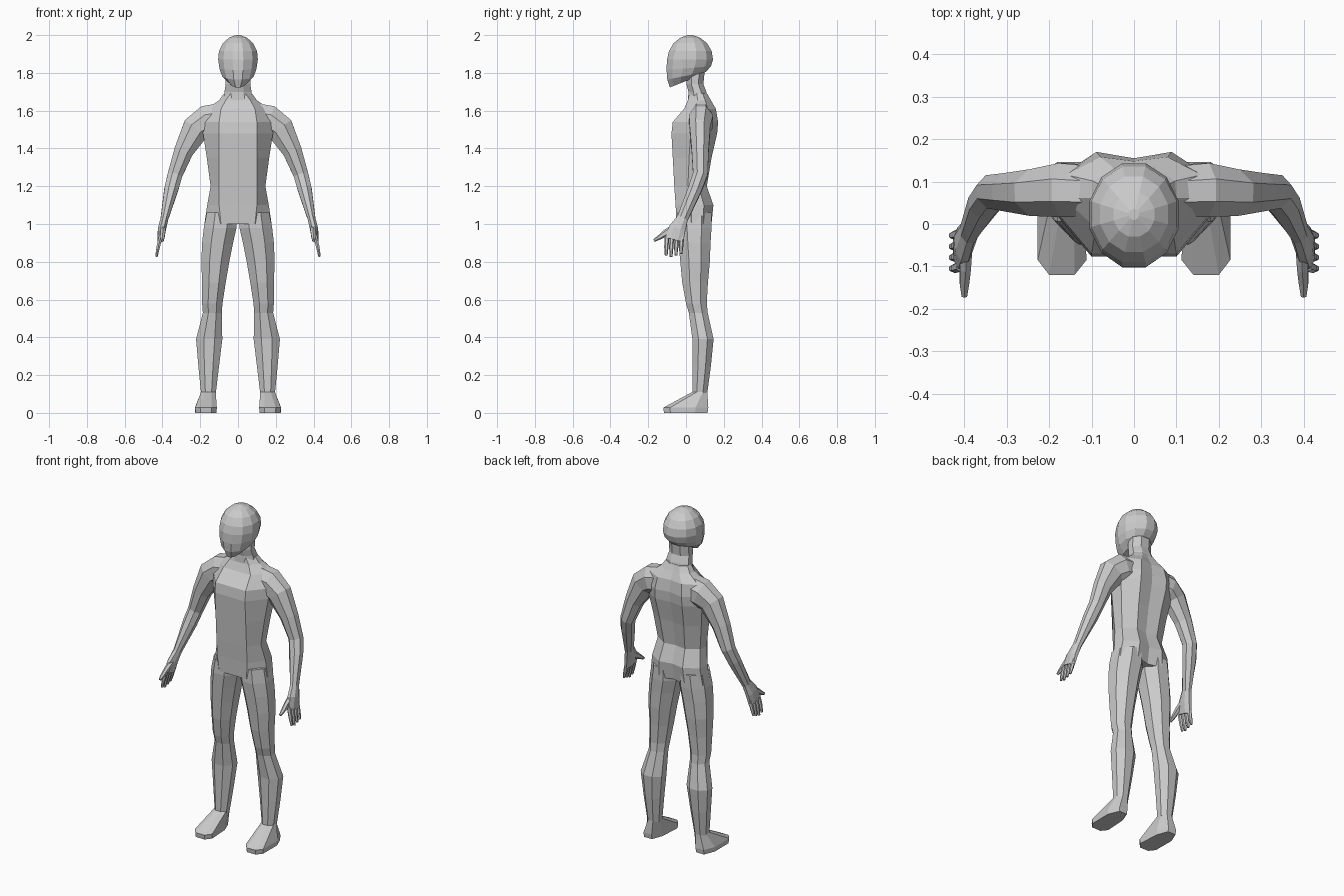
import bpy
import bmesh
from math import cos, sin, pi
from mathutils import Vector

default_cube = bpy.data.objects.get("Cube")
if default_cube:
    bpy.data.objects.remove(default_cube, do_unlink=True)

# One plain grey material for the whole figure
grey = bpy.data.materials.new("plain grey")
grey.use_nodes = True
colour = (0.6, 0.6, 0.6, 1.0)
grey.diffuse_color = colour
grey.node_tree.nodes["Principled BSDF"].inputs["Base Color"].default_value = colour


def loft(name, rings, mirror=False):
    """Skin a closed surface over a list of equal-length point rings."""
    bm = bmesh.new()
    loops = [[bm.verts.new(point) for point in ring] for ring in rings]
    for lower, upper in zip(loops, loops[1:]):
        count = len(lower)
        for i in range(count):
            j = (i + 1) % count
            bm.faces.new((lower[i], lower[j], upper[j], upper[i]))
    bm.faces.new(loops[0])
    bm.faces.new(loops[-1])
    bmesh.ops.recalc_face_normals(bm, faces=bm.faces)
    mesh = bpy.data.meshes.new(name)
    bm.to_mesh(mesh)
    bm.free()
    mesh.materials.append(grey)
    part = bpy.data.objects.new(name, mesh)
    bpy.context.collection.objects.link(part)
    if mirror:
        modifier = part.modifiers.new("Mirror", "MIRROR")
        modifier.use_mirror_merge = False
    return part


def oval(z, centre, half_width, front, back, sides=8, tilt=0.0):
    """Level faceted ring; tilt raises the ring towards the back."""
    middle, depth = (front + back) / 2, (back - front) / 2
    ring = []
    for i in range(sides):
        angle = 2 * pi * (i + 0.5) / sides
        stretch = 1 / cos(pi / sides)
        y = middle + depth * stretch * sin(angle)
        ring.append((centre + half_width * stretch * cos(angle), y, z + tilt * (y - middle)))
    return ring


def tube(path, sides=8):
    """Rings across a bent path of (x, y, z, thickness, breadth)."""
    points = [Vector(p[:3]) for p in path]
    rings = []
    for i, (x, y, z, thick, broad) in enumerate(path):
        axis = points[min(i + 1, len(path) - 1)] - points[max(i - 1, 0)]
        across = axis.cross(Vector((0, 1, 0))).normalized()
        along = axis.cross(across).normalized()
        rings.append([
            points[i] + across * thick * 1.06 * cos(a) + along * broad * 1.06 * sin(a)
            for a in (2 * pi * (k + 0.5) / sides for k in range(sides))])
    return rings


def torso_ring(z, width, front_width, front, back, groove):
    """Ring with a flat front and a hollow along the spine."""
    span = back - front
    half = [(front_width, front), (width, front + span * 0.42),
            (width * 0.97, front + span * 0.75), (width * 0.48, back)]
    left = [(x, y, z) for x, y in half]
    right = [(-x, y, z) for x, y in reversed(half)]
    return left + [(0, back - groove, z)] + right + [(0, front, z)]


# Torso: height, half width, front panel half width, front, back, groove
torso = [
    (1.0, .178, .09, -.05, .135, .02),
    (1.1, .163, .1, -.055, .145, .015),
    (1.2, .145, .1, -.062, .11, .01),
    (1.35, .165, .1, -.07, .135, .012),
    (1.48, .185, .1, -.077, .165, .015),
    (1.54, .185, .1, -.07, .17, .015),
    (1.61, .165, .09, -.01, .158, .01),
    (1.655, .1, .065, .01, .132, .008),
    (1.69, .075, .04, .018, .112, 0),
]
loft("torso", [torso_ring(*row) for row in torso])

# Neck
loft("neck", [oval(1.65, 0, .076, .01, .118), oval(1.7, 0, .072, .013, .108),
              oval(1.74, 0, .065, .002, .092), oval(1.82, 0, .065, 0, .1)])

# Head: height, half width, front, back, tilt
head = [
    (1.752, .045, -.085, .06, .4),
    (1.785, .083, -.099, .105, .2),
    (1.825, .098, -.103, .132, .08),
    (1.87, .105, -.101, .143, 0),
    (1.915, .101, -.09, .136, 0),
    (1.957, .08, -.066, .112, 0),
    (1.986, .048, -.03, .075, 0),
    (2.0, .012, .01, .035, 0),
]
loft("head", [oval(z, 0, w, f, b, 12, t) for z, w, f, b, t in head])

# Legs: height, inner side, outer side, front, back
legs = [
    (1.06, .012, .165, -.045, .135),
    (.98, .008, .181, -.048, .135),
    (.9, .026, .19, -.04, .13),
    (.8, .046, .194, -.03, .126),
    (.69, .065, .19, -.02, .116),
    (.58, .082, .19, 0, .11),
    (.53, .086, .186, .015, .115),
    (.39, .083, .222, .034, .146),
    (.25, .1, .21, .035, .132),
    (.1, .118, .195, .034, .112),
]
loft("legs", [oval(z, (i + o) / 2, (o - i) / 2, f, b) for z, i, o, f, b in legs], True)


# Feet: wide square toes, narrow heel
def foot_ring(z, grow):
    outline = [(.058, .05), (.03, .118), (-.024, .118), (-.05, .05),
               (-.058, -.085), (-.03, -.12), (.03, -.12), (.057, -.085)]
    return [(.17 + x * grow, y * grow, z) for x, y in outline]


ankle = oval(.11, .157, .039, .032, .113)
loft("feet", [foot_ring(0, .97), foot_ring(.028, 1), ankle], True)

# Arms and palms: x, y, z, thickness, breadth
arms = [
    (.07, .075, 1.56, .085, .06),
    (.165, .08, 1.545, .085, .065),
    (.223, .074, 1.505, .075, .056),
    (.288, .075, 1.385, .052, .046),
    (.333, .076, 1.262, .04, .04),
    (.353, .048, 1.185, .038, .037),
    (.389, -.018, 1.03, .021, .03),
    (.402, -.046, .975, .022, .045),
    (.412, -.062, .915, .015, .05),
]
loft("arms", tube(arms), True)

# Fingers, fanned slightly, with the middle ones longest
for i, finger in enumerate(("index", "middle", "ring", "little")):
    y = -.1 + i * .026
    tip = .826 + .008 * abs(i - 1)
    path = [(.409, y, .935, .011, .012), (.422, y - .004, .88, .01, .011),
            (.431, y - .005, tip, .006, .007)]
    loft(finger + "_fingers", tube(path, 6), True)

# Thumbs
thumb = [(.396, -.05, .985, .016, .02), (.398, -.105, .953, .014, .018),
         (.4, -.14, .93, .012, .012), (.4, -.17, .912, .007, .007)]
loft("thumbs", tube(thumb, 6), True)
